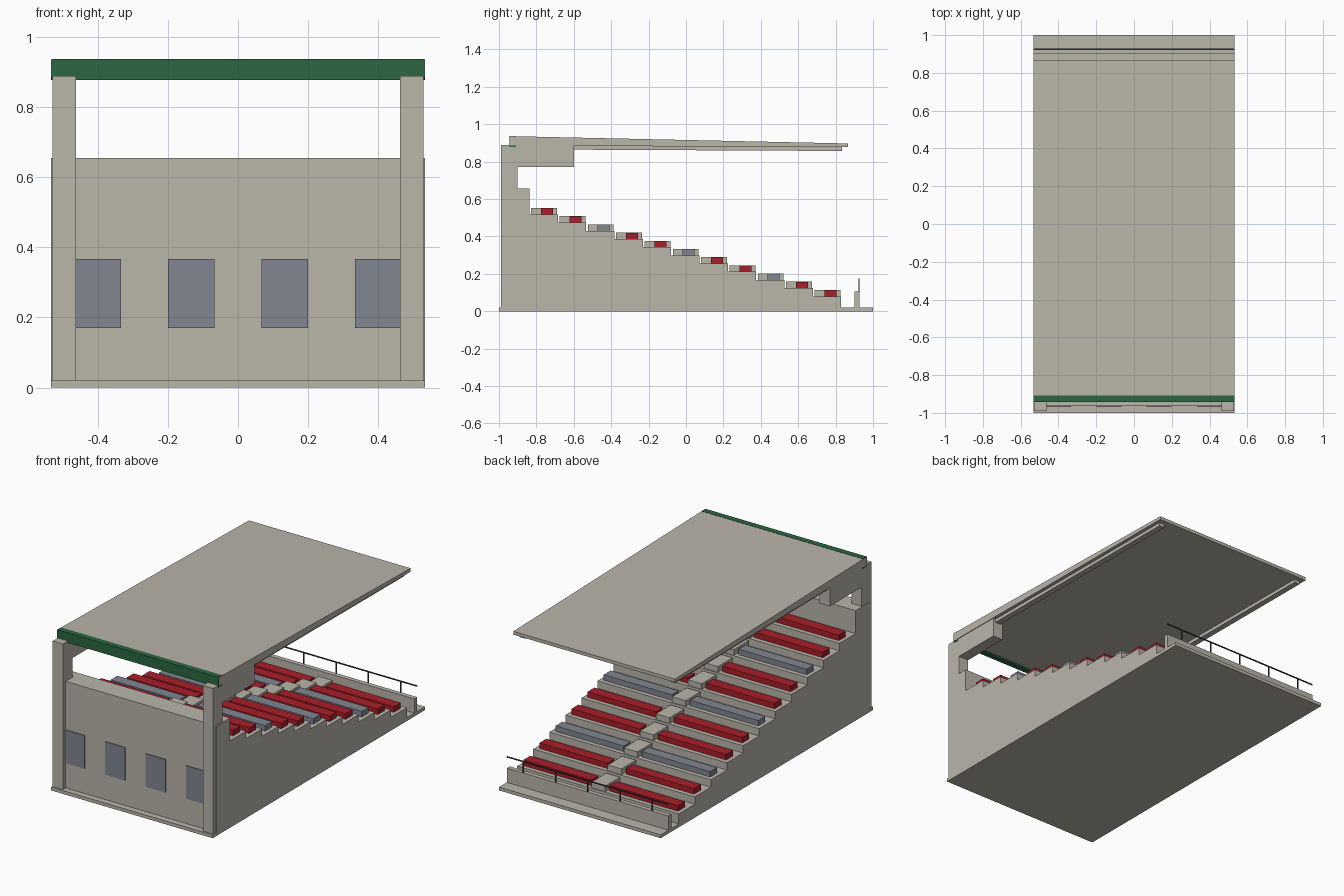
import bpy, bmesh

if "Cube" in bpy.data.objects:
    bpy.data.objects.remove(bpy.data.objects["Cube"])


def material(name, rgb):
    m = bpy.data.materials.new(name)
    m.diffuse_color = (*rgb, 1.0)
    m.use_nodes = True
    m.node_tree.nodes["Principled BSDF"].inputs["Base Color"].default_value = m.diffuse_color
    return m


CONCRETE = material("concrete", (0.49, 0.465, 0.40))
GREEN = material("fascia green", (0.025, 0.135, 0.053))
RED = material("seat red", (0.40, 0.013, 0.022))
GREY = material("blue grey", (0.22, 0.245, 0.285))
DARK = material("rail dark", (0.045, 0.053, 0.065))


def prism(name, profile, x0, x1, mat):
    """Extrude a (y, z) profile from x0 to x1."""
    bm = bmesh.new()
    face = bm.faces.new([bm.verts.new((x0, y, z)) for y, z in profile])
    out = bmesh.ops.extrude_face_region(bm, geom=[face])
    new = [v for v in out["geom"] if isinstance(v, bmesh.types.BMVert)]
    bmesh.ops.translate(bm, vec=(x1 - x0, 0, 0), verts=new)
    bmesh.ops.recalc_face_normals(bm, faces=bm.faces)
    me = bpy.data.meshes.new(name)
    bm.to_mesh(me)
    bm.free()
    me.materials.append(mat)
    ob = bpy.data.objects.new(name, me)
    bpy.context.collection.objects.link(ob)
    return ob


def box(name, x0, x1, y0, y1, z0, z1, mat):
    return prism(name, [(y0, z0), (y1, z0), (y1, z1), (y0, z1)], x0, x1, mat)


W = 0.533
ROWS, RUN, RISE = 11, 0.1515, 0.0438
Y0, Z0 = 0.83, 0.08

# ground slab
box("base_slab", -W, W, -1, 1, 0, 0.02, CONCRETE)

# stepped terrace with the rear wall in one profile
steps = [(-0.963, 0.02), (Y0, 0.02)]
for i in range(ROWS):
    y, z = Y0 - i * RUN, Z0 + i * RISE
    steps += [(y, z), (y - RUN, z)]
steps += [(Y0 - ROWS * RUN, 0.655), (-0.963, 0.655)]
prism("terrace", steps, -W, W, CONCRETE)

# bench rows, every third one grey, and aisle half-steps
for i in range(ROWS):
    y, z = Y0 - i * RUN, Z0 + i * RISE
    mat = GREY if i % 3 == 2 else RED
    for x0, x1 in ((-0.51, -0.06), (0.06, 0.51)):
        box("bench", x0, x1, y - 0.09, y - 0.026, z, z + 0.033, mat)
    box("aisle_step", -0.045, 0.045, y - 0.143, y - 0.005, z, z + 0.034, CONCRETE)

# rear windows
for x in (-0.4, -0.133, 0.133, 0.4):
    box("window", x - 0.0665, x + 0.0665, -0.968, -0.961, 0.17, 0.367, GREY)

# columns, brackets and roof beams on both sides
for s in (-1, 1):
    box("column", s * 0.462, s * 0.529, -0.99, -0.90, 0.02, 0.888, CONCRETE)
    box("roof_bracket", s * 0.462, s * 0.529, -0.90, -0.60, 0.77, 0.888, CONCRETE)
    prism("roof_beam", [(-0.60, 0.864), (0.835, 0.857), (0.835, 0.88), (-0.60, 0.89)],
          s * 0.478, s * 0.513, CONCRETE)

# tapered roof and green rear fascia
prism("roof", [(-0.94, 0.886), (0.865, 0.877), (0.865, 0.897), (-0.94, 0.936)],
      -W, W, CONCRETE)
box("fascia", -W + 0.001, W - 0.001, -0.943, -0.908, 0.877, 0.937, GREEN)

# front parapet with railing
box("parapet", -W, W, 0.90, 0.927, 0.02, 0.105, CONCRETE)
box("handrail", -W, W, 0.922, 0.928, 0.169, 0.175, DARK)
for k in range(-2, 3):
    x = k * 0.2125
    box("rail_post", x - 0.003, x + 0.003, 0.922, 0.927, 0.105, 0.17, DARK)
